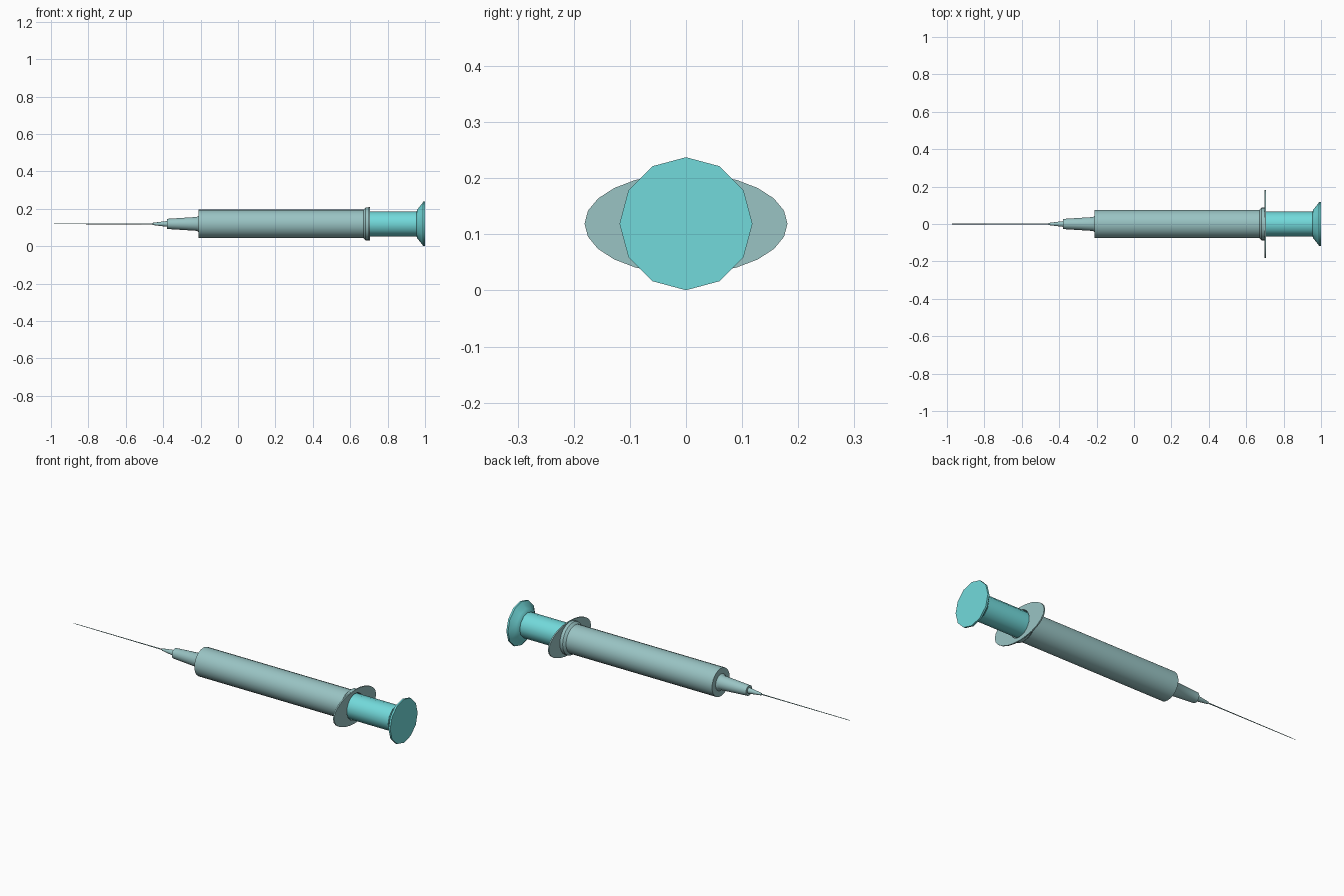
import bpy, bmesh, math

if "Cube" in bpy.data.objects:
    bpy.data.objects.remove(bpy.data.objects["Cube"])

AXIS_Z = 0.119


def material(name, rgb):
    m = bpy.data.materials.new(name)
    m.diffuse_color = (*rgb, 1)
    m.use_nodes = True
    m.node_tree.nodes["Principled BSDF"].inputs["Base Color"].default_value = m.diffuse_color
    return m


BODY = material("pale_teal", (0.32, 0.55, 0.55))
PUSH = material("bright_teal", (0.17, 0.70, 0.71))


def lathe(name, profile, sides, mat, closed=False, wide=1.0):
    """Spin (x, radius) points around the syringe axis; radius 0 makes a pole."""
    bm = bmesh.new()
    rings = []
    for x, r in profile:
        if r == 0:
            rings.append([bm.verts.new((x, 0, 0))] * sides)
        else:
            angles = [math.tau * i / sides for i in range(sides)]
            rings.append([bm.verts.new((x, r * wide * math.sin(a), r * math.cos(a)))
                          for a in angles])
    pairs = list(zip(rings, rings[1:]))
    if closed:
        pairs.append((rings[-1], rings[0]))
    for a, b in pairs:
        for i in range(sides):
            j = (i + 1) % sides
            bm.faces.new(list(dict.fromkeys((a[i], a[j], b[j], b[i]))))
    bmesh.ops.recalc_face_normals(bm, faces=bm.faces)
    me = bpy.data.meshes.new(name)
    bm.to_mesh(me)
    bm.free()
    me.materials.append(mat)
    ob = bpy.data.objects.new(name, me)
    ob.location.z = AXIS_Z
    bpy.context.collection.objects.link(ob)
    bpy.ops.object.select_all(action='DESELECT')
    ob.select_set(True)
    bpy.context.view_layer.objects.active = ob
    bpy.ops.object.shade_smooth_by_angle(angle=math.radians(35))
    return ob


# Barrel with tapered nozzle, rear collar and open bore
lathe("barrel", [
    (-0.38, 0), (-0.38, 0.027), (-0.22, 0.037), (-0.21, 0.045), (-0.21, 0.076),
    (0.67, 0.076), (0.682, 0.088), (0.705, 0.088),
    (0.705, 0.071), (0.45, 0.071), (0.45, 0)], 24, BODY)

# Oval finger flange, with a hole for the plunger
flange = lathe("finger_flange", [
    (0.699, 0.090), (0.706, 0.090), (0.706, 0.071), (0.699, 0.071)],
    24, BODY, closed=True)
for v in flange.data.vertices:
    if math.hypot(v.co.y, v.co.z) > 0.08:
        v.co.y *= 2.01

# Needle hub and needle
lathe("needle_hub", [
    (-0.37, 0), (-0.37, 0.016), (-0.40, 0.013), (-0.455, 0.006), (-0.46, 0)], 16, BODY)
lathe("needle", [
    (-0.45, 0), (-0.45, 0.003), (-0.55, 0.0024), (-0.97, 0.0015), (-1.0, 0)], 8, BODY)

# Plunger rod with flared thumb disc
lathe("plunger", [
    (0.46, 0), (0.46, 0.067), (0.955, 0.067), (0.957, 0.075), (0.965, 0.085),
    (0.985, 0.110), (0.990, 0.1185), (1.0, 0.1185), (1.0, 0)], 12, PUSH)
